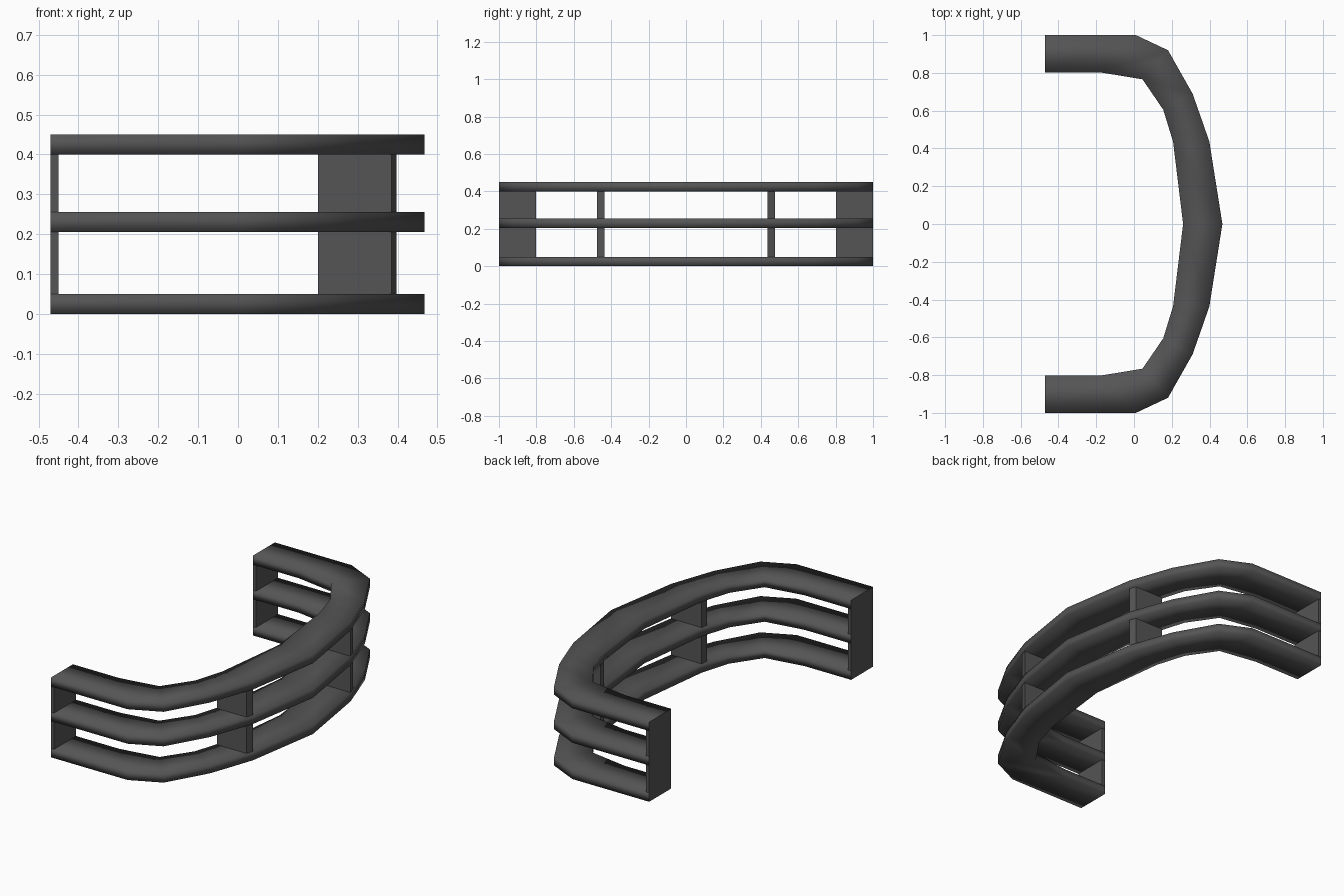
import bpy
import bmesh

if "Cube" in bpy.data.objects:
    bpy.data.objects.remove(bpy.data.objects["Cube"])

# Half plan of the curved rail: (outer point, inner point) at each station
HALF = [
    ((-0.47, 1.0), (-0.47, 0.803)),
    ((0.01, 1.0), (-0.18, 0.803)),
    ((0.18, 0.92), (0.045, 0.766)),
    ((0.31, 0.69), (0.155, 0.605)),
    ((0.363, 0.54), (0.184, 0.51)),
    ((0.399, 0.435), (0.207, 0.435)),
]
MIDDLE = ((0.468, 0.0), (0.26, 0.0))

# Dark grey finish
dark = bpy.data.materials.new("dark_grey")
dark.diffuse_color = (0.09, 0.09, 0.09, 1.0)
dark.use_nodes = True
dark.node_tree.nodes["Principled BSDF"].inputs["Base Color"].default_value = dark.diffuse_color


def flip(p):
    return (p[0], -p[1])


STATIONS = HALF + [MIDDLE] + [(flip(o), flip(i)) for o, i in reversed(HALF)]
RAILS = [("bottom", 0.0, 0.05), ("middle", 0.205, 0.255), ("top", 0.40, 0.45)]


def sweep(name, stations, z0, z1, smooth):
    """Rectangular bar running through plan stations, with flat end caps."""
    bm = bmesh.new()
    rings = [[bm.verts.new((*o, z0)), bm.verts.new((*i, z0)),
              bm.verts.new((*i, z1)), bm.verts.new((*o, z1))]
             for o, i in stations]
    for a, b in zip(rings, rings[1:]):
        for k in range(4):
            n = (k + 1) % 4
            bm.faces.new((a[k], a[n], b[n], b[k])).smooth = smooth
    bm.faces.new(rings[0])
    bm.faces.new(rings[-1])
    bmesh.ops.recalc_face_normals(bm, faces=bm.faces[:])
    me = bpy.data.meshes.new(name)
    bm.to_mesh(me)
    bm.free()
    me.materials.append(dark)
    ob = bpy.data.objects.new(name, me)
    bpy.context.collection.objects.link(ob)


# Three stacked curved rails
for label, z0, z1 in RAILS:
    sweep(label + "_rail", STATIONS, z0, z1, True)

# Upright plates between the rails: one at each open end, one on each shoulder
END_PLATE = [((-0.47, 1.0), (-0.47, 0.803)), ((-0.45, 1.0), (-0.45, 0.803))]
RIB = [((0.385, 0.475), (0.201, 0.475)), ((0.398, 0.435), (0.207, 0.435))]
for part, plan in (("end_plate", END_PLATE), ("shoulder_rib", RIB)):
    for side in ("back", "front"):
        pts = plan if side == "back" else [(flip(o), flip(i)) for o, i in plan]
        for (lower, _, z0), (upper, z1, _) in zip(RAILS, RAILS[1:]):
            sweep(f"{side}_{part}_{lower}_to_{upper}", pts, z0, z1, False)
